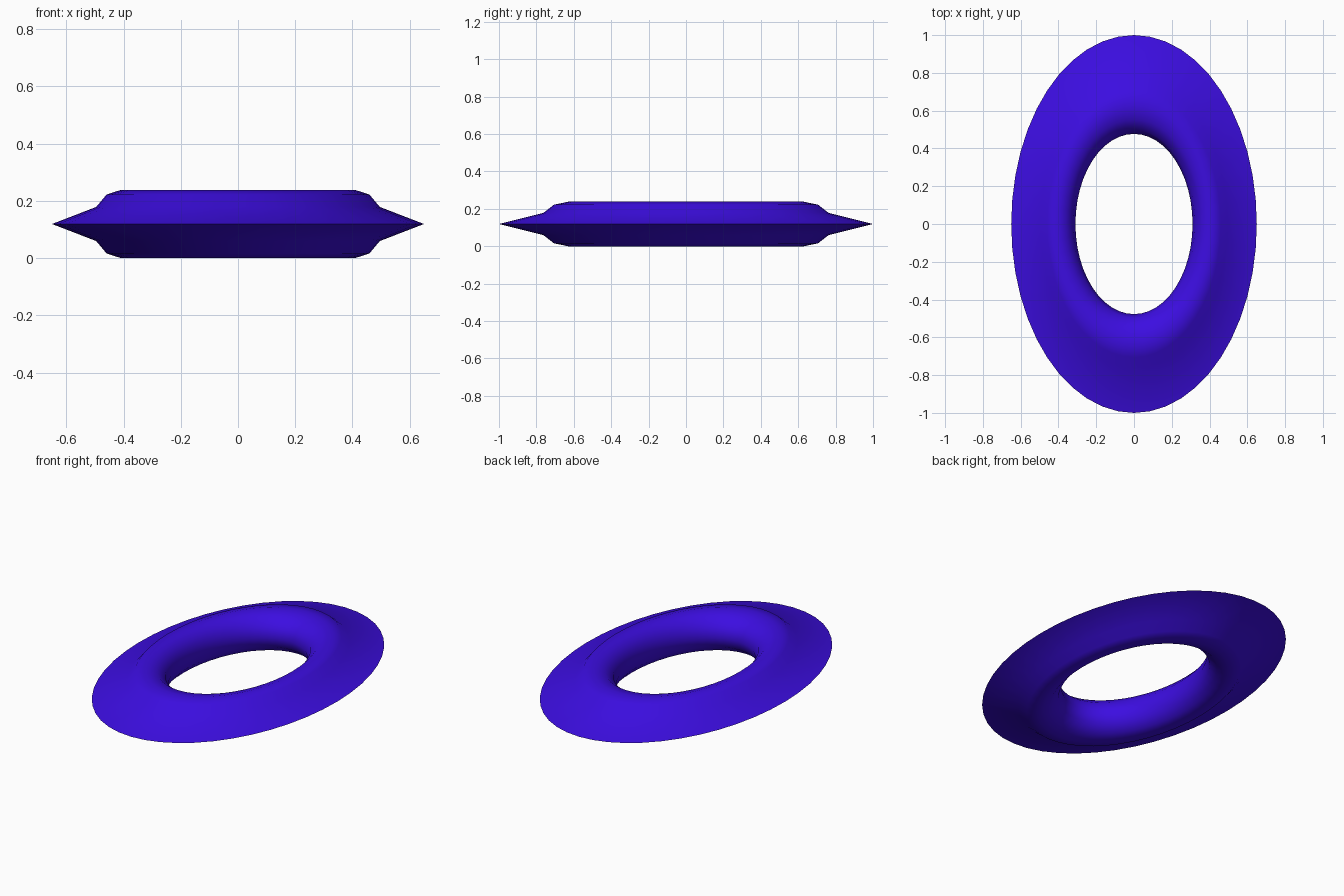
import bpy
import math

if "Cube" in bpy.data.objects:
    bpy.data.objects.remove(bpy.data.objects["Cube"])

MAJOR, MINOR, RIM = 0.63, 0.153, 1.0
WIDTH, HALF_HEIGHT = 0.65, 0.119

# Ring: 12-sided tube section
bpy.ops.mesh.primitive_torus_add(major_segments=48, minor_segments=12,
                                 major_radius=MAJOR, minor_radius=MINOR)
ring = bpy.context.object
ring.name = "flared_oval_ring"

# Pull the outermost loop out into a sharp rim, squash to an oval, stand on z = 0
for v in ring.data.vertices:
    r = math.hypot(v.co.x, v.co.y)
    k = RIM / r if r > MAJOR + MINOR - 0.001 else 1.0
    v.co = (v.co.x * k * WIDTH, v.co.y * k,
            v.co.z * HALF_HEIGHT / MINOR + HALF_HEIGHT)
ring.data.update()

# Smooth body, sharp rim
bpy.ops.object.shade_smooth_by_angle(angle=math.radians(60))

# Blue finish
blue = bpy.data.materials.new("blue")
blue.diffuse_color = (0.045, 0.004, 0.75, 1)
blue.use_nodes = True
blue.node_tree.nodes["Principled BSDF"].inputs["Base Color"].default_value = blue.diffuse_color
ring.data.materials.append(blue)
